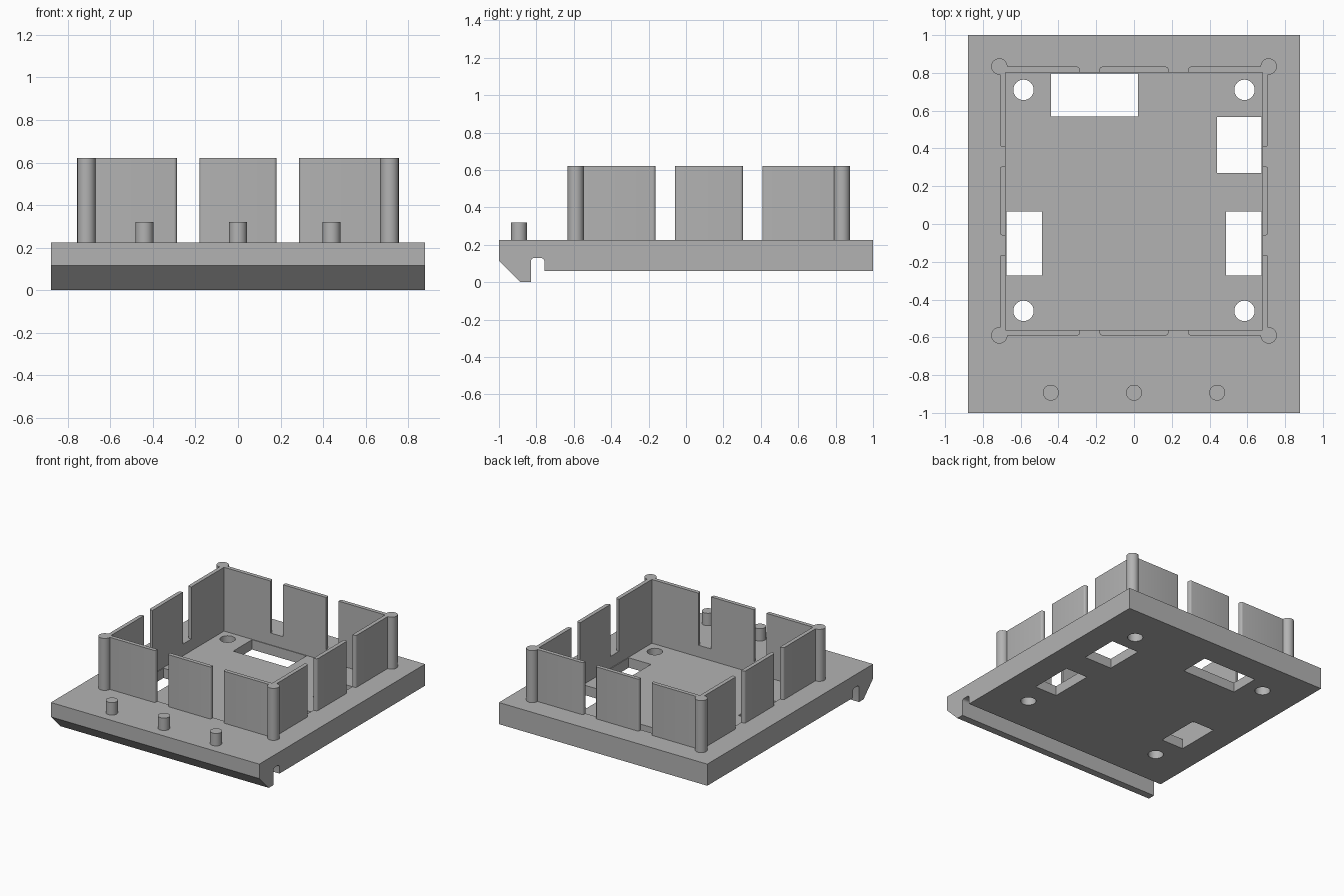
import bpy, bmesh, math
from mathutils import Matrix

cube = bpy.data.objects.get("Cube")
if cube:
    bpy.data.objects.remove(cube, do_unlink=True)

grey = bpy.data.materials.new("plain grey")
grey.use_nodes = True
COLOUR = (0.45, 0.45, 0.45, 1)
grey.diffuse_color = COLOUR
grey.node_tree.nodes["Principled BSDF"].inputs["Base Color"].default_value = COLOUR

DECK, FLOOR, TOP = 0.225, 0.135, 0.622     # deck, recessed floor, wall top
IN_X, FRONT_Y, BACK_Y = 0.68, -0.56, 0.803  # inner faces of the walls
THICK = 0.03


def finish(name, bm):
    bmesh.ops.recalc_face_normals(bm, faces=bm.faces)
    mesh = bpy.data.meshes.new(name)
    bm.to_mesh(mesh)
    bm.free()
    mesh.materials.append(grey)
    obj = bpy.data.objects.new(name, mesh)
    bpy.context.collection.objects.link(obj)
    return obj


def prism(name, points, shift):
    """Closed outline of 3D points, extruded along shift."""
    bm = bmesh.new()
    face = bm.faces.new([bm.verts.new(p) for p in points])
    out = bmesh.ops.extrude_face_region(bm, geom=[face])
    verts = [v for v in out["geom"] if isinstance(v, bmesh.types.BMVert)]
    bmesh.ops.translate(bm, verts=verts, vec=shift)
    return finish(name, bm)


def box(name, x0, x1, y0, y1, z0, z1):
    return prism(name, [(x0, y0, z0), (x1, y0, z0), (x1, y1, z0), (x0, y1, z0)],
                 (0, 0, z1 - z0))


def cylinder(name, x, y, r, z0, z1):
    bm = bmesh.new()
    bmesh.ops.create_cone(bm, cap_ends=True, segments=40, radius1=r, radius2=r,
                          depth=z1 - z0,
                          matrix=Matrix.Translation((x, y, (z0 + z1) / 2)))
    return finish(name, bm)


def smooth(obj):
    bpy.ops.object.select_all(action='DESELECT')
    obj.select_set(True)
    bpy.context.view_layer.objects.active = obj
    bpy.ops.object.shade_smooth_by_angle(angle=math.radians(30))


def arc(cx, cy, r, start, end, steps=5):
    angles = [math.radians(start + (end - start) * i / steps) for i in range(steps + 1)]
    return [(cx + r * math.cos(a), cy + r * math.sin(a)) for a in angles]


# Base plate: side profile with a hooked front lip and a rounded groove
R = 0.02
profile = [(-1, DECK), (-1, 0.115), (-0.885, 0), (-0.83, 0)]
profile += arc(-0.83 + R, 0.13 - R, R, 180, 90)
profile += arc(-0.757 - R, 0.13 - R, R, 90, 0)
profile += [(-0.757, 0.06), (1, 0.06), (1, DECK)]
base = prism("base_plate", [(-0.88, y, z) for y, z in profile], (1.76, 0, 0))

# Recessed floor, four windows and four screw holes
cutters = [box("recess_cutter", -IN_X, IN_X, FRONT_Y, BACK_Y, FLOOR, 0.4)]
windows = [(-0.44, 0.02, 0.57, 0.798), (0.44, 0.675, 0.27, 0.567),
           (-0.675, -0.487, -0.273, 0.065), (0.487, 0.675, -0.273, 0.065)]
cutters += [box("window_cutter", *w, -0.1, 0.2) for w in windows]
cutters += [cylinder("hole_cutter", x, y, 0.054, -0.1, 0.2)
            for x in (-0.585, 0.585) for y in (-0.46, 0.71)]
bpy.context.view_layer.objects.active = base
for cutter in cutters:
    cutter.hide_render = True
    mod = base.modifiers.new("cut", 'BOOLEAN')
    mod.operation, mod.solver, mod.object = 'DIFFERENCE', 'EXACT', cutter
    bpy.ops.object.modifier_apply(modifier=mod.name)
    bpy.data.objects.remove(cutter, do_unlink=True)
smooth(base)


def panel(name, a, b, place):
    """Wall panel from a to b with rounded outer corners; place maps (along, out) to x, y."""
    r = 0.015
    outline = [(a, 0), (b, 0)] + arc(b - r, THICK - r, r, 0, 90) + arc(a + r, THICK - r, r, 90, 180)
    smooth(prism(name, [(*place(u, v), DECK) for u, v in outline], (0, 0, TOP - DECK)))


# Split walls on all four sides
for i, (a, b) in enumerate([(-0.7, -0.287), (-0.182, 0.182), (0.287, 0.7)], 1):
    panel(f"front_wall_{i}", a, b, lambda u, v: (u, FRONT_Y - v))
    panel(f"back_wall_{i}", a, b, lambda u, v: (u, BACK_Y + v))
for i, (a, b) in enumerate([(-0.58, -0.163), (-0.06, 0.305), (0.408, 0.82)], 1):
    panel(f"left_wall_{i}", a, b, lambda u, v: (IN_X + v, u))
    panel(f"right_wall_{i}", a, b, lambda u, v: (-IN_X - v, u))

# Corner posts
for side, x in (("left", 0.713), ("right", -0.713)):
    for end, y in (("front", -0.59), ("back", 0.834)):
        smooth(cylinder(f"{end}_{side}_post", x, y, 0.043, DECK - 0.01, TOP))

# Locating pins along the front edge
for name, x in (("left", 0.44), ("middle", 0), ("right", -0.44)):
    smooth(cylinder(f"{name}_pin", x, -0.893, 0.042, DECK - 0.01, 0.32))
